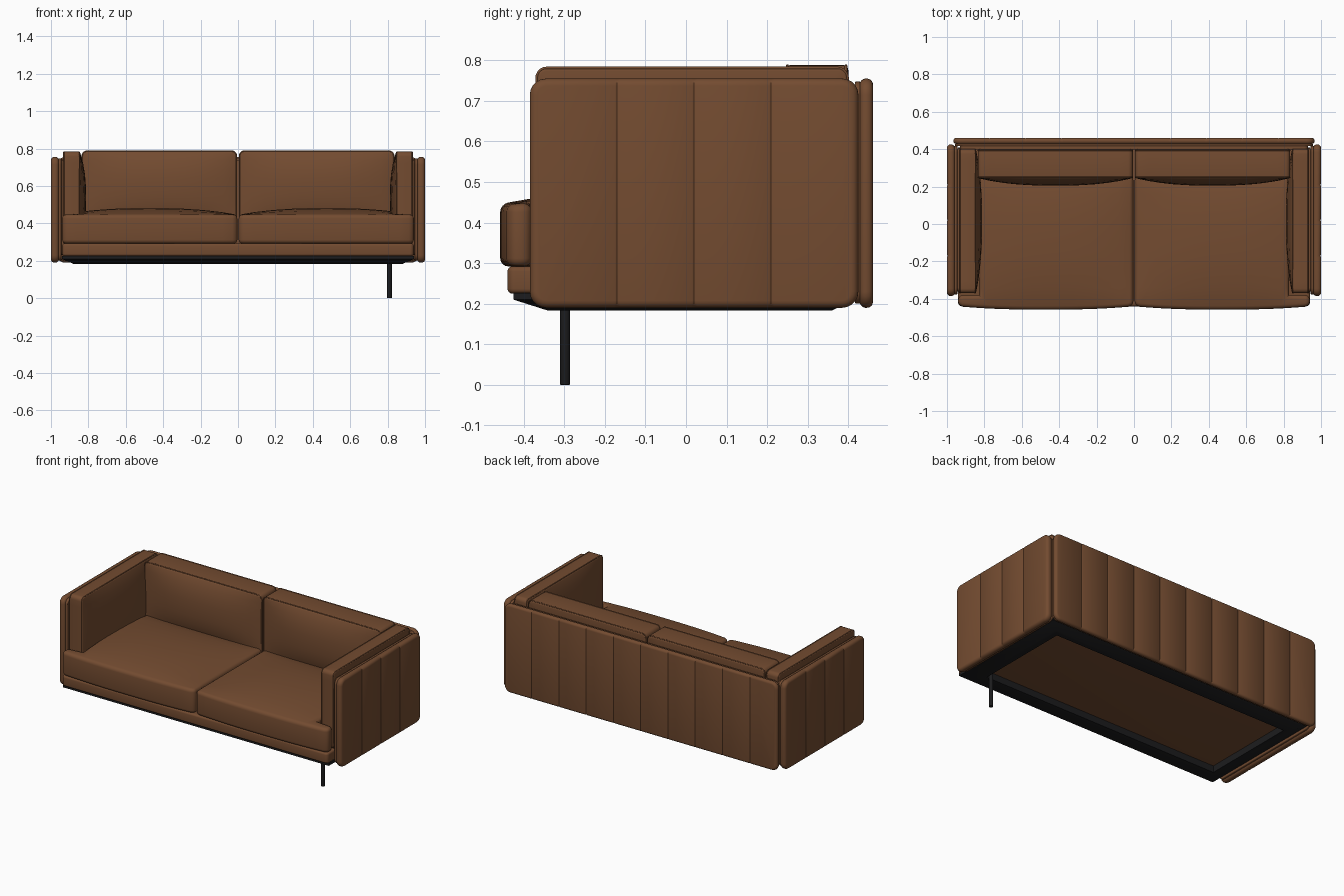
import bpy, bmesh, math
from mathutils import Vector

if "Cube" in bpy.data.objects:
    bpy.data.objects.remove(bpy.data.objects["Cube"])

def material(name, rgb):
    m = bpy.data.materials.new(name)
    m.diffuse_color = (*rgb, 1)
    m.use_nodes = True
    m.node_tree.nodes["Principled BSDF"].inputs["Base Color"].default_value = m.diffuse_color
    return m

LEATHER = material("brown leather", (0.172, 0.071, 0.030))
METAL = material("black metal", (0.012, 0.012, 0.013))

def finish(name, bm, mat):
    bmesh.ops.recalc_face_normals(bm, faces=bm.faces)
    me = bpy.data.meshes.new(name)
    bm.to_mesh(me)
    bm.free()
    me.materials.append(mat)
    ob = bpy.data.objects.new(name, me)
    bpy.context.collection.objects.link(ob)
    bpy.ops.object.select_all(action='DESELECT')
    ob.select_set(True)
    bpy.context.view_layer.objects.active = ob
    bpy.ops.object.shade_smooth_by_angle(angle=math.radians(35))
    return ob

def fillet(corners, r, n=5):
    """Round the convex corners of a right-angled, counter-clockwise outline."""
    out = []
    for i, p in enumerate(corners):
        p = Vector(p)
        a = (Vector(corners[i - 1]) - p).normalized()
        b = (Vector(corners[(i + 1) % len(corners)]) - p).normalized()
        if a.x * b.y - a.y * b.x > 0:      # concave corner stays sharp
            out.append(p)
            continue
        for k in range(n + 1):
            t = k / n * math.pi / 2
            out.append(p + r * (a + b - b * math.cos(t) - a * math.sin(t)))
    return out

def rect(u0, u1, v0, v1):
    return [(u0, v0), (u1, v0), (u1, v1), (u0, v1)]

def pad(name, corners, w0, w1, frame, r=0.03, bevel=0.012, cuts=(0, 0),
        puff=0.0, front_puff=0.0, seams=()):
    """Upholstered slab: outline in (u, v), thickness in w, puffed on the w1 face."""
    pts = fillet(corners, r)
    us, vs = [c[0] for c in corners], [c[1] for c in corners]
    u0, u1, v0, v1 = min(us), max(us), min(vs), max(vs)
    bm = bmesh.new()
    f = bm.faces.new([bm.verts.new((p.x, p.y, w0)) for p in pts])
    ext = bmesh.ops.extrude_face_region(bm, geom=[f], use_keep_orig=True)
    for v in ext["geom"]:
        if isinstance(v, bmesh.types.BMVert):
            v.co.z = w1
    bmesh.ops.recalc_face_normals(bm, faces=bm.faces)

    def cut(co, no):
        bmesh.ops.bisect_plane(bm, geom=bm.verts[:] + bm.edges[:] + bm.faces[:],
                               plane_co=co, plane_no=no, dist=1e-6)
    for i in range(1, cuts[0]):
        cut((u0 + (u1 - u0) * i / cuts[0], 0, 0), (1, 0, 0))
    for i in range(1, cuts[1]):
        cut((0, v0 + (v1 - v0) * i / cuts[1], 0), (0, 1, 0))
    for s in seams:
        for d in (-0.006, 0, 0.006):
            cut((s + d, 0, 0), (1, 0, 0))

    def bump(x, a, b):
        return max(0, 1 - abs((2 * x - a - b) / (b - a)) ** 2.5)
    for v in bm.verts:
        u, vv, w = v.co
        if abs(w - w1) < 1e-5:
            v.co.z += (1 if w1 > w0 else -1) * puff * bump(u, u0, u1) * bump(vv, v0, v1)
            if any(abs(u - s) < 1e-4 for s in seams):
                v.co.z -= 0.003 if w1 > w0 else -0.003
        if vv < v0 + 1e-4:
            v.co.y -= front_puff * bump(u, u0, u1)
    bm.normal_update()
    rim = [e for e in bm.edges if len(e.link_faces) == 2 and e.calc_face_angle() > 1.05
           and abs(e.verts[0].co.z - e.verts[1].co.z) < 0.5 * abs(w1 - w0)]
    bmesh.ops.bevel(bm, geom=rim, offset=bevel, segments=4, profile=0.5,
                    affect='EDGES', clamp_overlap=False)
    for v in bm.verts:
        v.co = frame(*v.co)
    return finish(name, bm, LEATHER)

def piping(name, corners, w, frame, r=0.03):
    cu = bpy.data.curves.new(name, 'CURVE')
    cu.dimensions = '3D'
    cu.bevel_depth = 0.004
    cu.bevel_resolution = 1
    pts = fillet(corners, r)
    sp = cu.splines.new('POLY')
    sp.points.add(len(pts) - 1)
    for q, p in zip(sp.points, pts):
        q.co = (*frame(p.x, p.y, w), 1)
    sp.use_cyclic_u = True
    cu.materials.append(LEATHER)
    bpy.context.collection.objects.link(bpy.data.objects.new(name, cu))

def flat(u, v, w):
    return (u, v, w)

def facing_y(u, v, w):
    return (u, w, v)

# Base board under the seat
pad("base_board", rect(-0.94, 0.94, -0.44, 0.41), 0.225, 0.292, flat, r=0.02, bevel=0.012)

# Quilted back panel with its thin backing
back = rect(-0.965, 0.965, 0.19, 0.755)
pad("back_panel", back, 0.428, 0.461, facing_y, r=0.04, bevel=0.015,
    seams=[-0.965 + 0.193 * i for i in range(1, 10)])
pad("back_panel_backing", rect(-0.957, 0.957, 0.2, 0.748), 0.416, 0.43, facing_y,
    r=0.035, bevel=0.004)
pad("back_frame", rect(-0.93, 0.93, 0.23, 0.74), 0.398, 0.418, facing_y, r=0.02, bevel=0.004)

for s, side in ((1, "right"), (-1, "left")):
    def mx(u, v, w):
        return (s * u, v, w)

    def mx_y(u, v, w):
        return (s * u, w, v)

    def mx_x(u, v, w):
        return (s * w, u, v)

    # Quilted side panel with backing and inner frame
    pad(side + "_side_panel", rect(-0.385, 0.425, 0.19, 0.755), 0.958, 1.0, mx_x, r=0.04,
        bevel=0.018, seams=(-0.17, 0.02, 0.21))
    pad(side + "_side_backing", rect(-0.377, 0.418, 0.2, 0.748), 0.944, 0.96, mx_x,
        r=0.035, bevel=0.005)
    pad(side + "_arm_frame", rect(-0.36, 0.405, 0.23, 0.74), 0.93, 0.946, mx_x,
        r=0.02, bevel=0.004)

    # Arm cushion, puffed inwards
    arm = rect(-0.37, 0.4, 0.29, 0.783)
    pad(side + "_arm_cushion", arm, 0.936, 0.845, mx_x, r=0.025, bevel=0.01,
        cuts=(12, 8), puff=0.033)
    for w, part in ((0.85, "inner"), (0.931, "outer")):
        piping(f"{side}_arm_{part}_piping", rect(-0.368, 0.398, 0.292, 0.781), w, mx_x, 0.025)

    # Back cushion, puffed forwards
    pad(side + "_back_cushion", rect(0.006, 0.835, 0.4, 0.788), 0.4, 0.245, mx_y, r=0.025,
        bevel=0.012, cuts=(12, 8), puff=0.04)
    for w, part in ((0.25, "front"), (0.394, "rear")):
        piping(f"{side}_back_{part}_piping", rect(0.008, 0.833, 0.402, 0.786), w, mx_y, 0.025)

    # Seat cushion wrapping round the front of the arm
    pad(side + "_seat_cushion",
        [(0.004, -0.44), (0.94, -0.44), (0.94, -0.38), (0.83, -0.38), (0.83, 0.26), (0.004, 0.26)],
        0.292, 0.446, mx, r=0.026, bevel=0.02, cuts=(12, 7), puff=0.036, front_puff=0.018)

# Black under-frame: bevelled ring, each loop is (half width, front, back, height)
bm = bmesh.new()
loops = [(0.94, -0.425, 0.41, 0.226), (0.94, -0.425, 0.41, 0.21), (0.88, -0.34, 0.36, 0.183),
         (0.84, -0.30, 0.32, 0.183), (0.84, -0.30, 0.32, 0.226)]
rings = [[bm.verts.new((x, y, z)) for x, y in ((-h, a), (h, a), (h, b), (-h, b))]
         for h, a, b, z in loops]
for k in range(len(rings)):
    A, B = rings[k], rings[(k + 1) % len(rings)]
    for i in range(4):
        j = (i + 1) % 4
        bm.faces.new((A[i], A[j], B[j], B[i]))
finish("under_frame", bm, METAL)

# Single front leg
bm = bmesh.new()
bmesh.ops.create_cone(bm, cap_ends=True, segments=24, radius1=0.0125, radius2=0.0125, depth=0.226)
bmesh.ops.bevel(bm, geom=[e for e in bm.edges if e.verts[0].co.z < 0 and e.verts[1].co.z < 0],
                offset=0.002, segments=2, profile=0.5, affect='EDGES')
bmesh.ops.translate(bm, vec=(0.81, -0.298, 0.113), verts=bm.verts)
finish("front_leg", bm, METAL)
